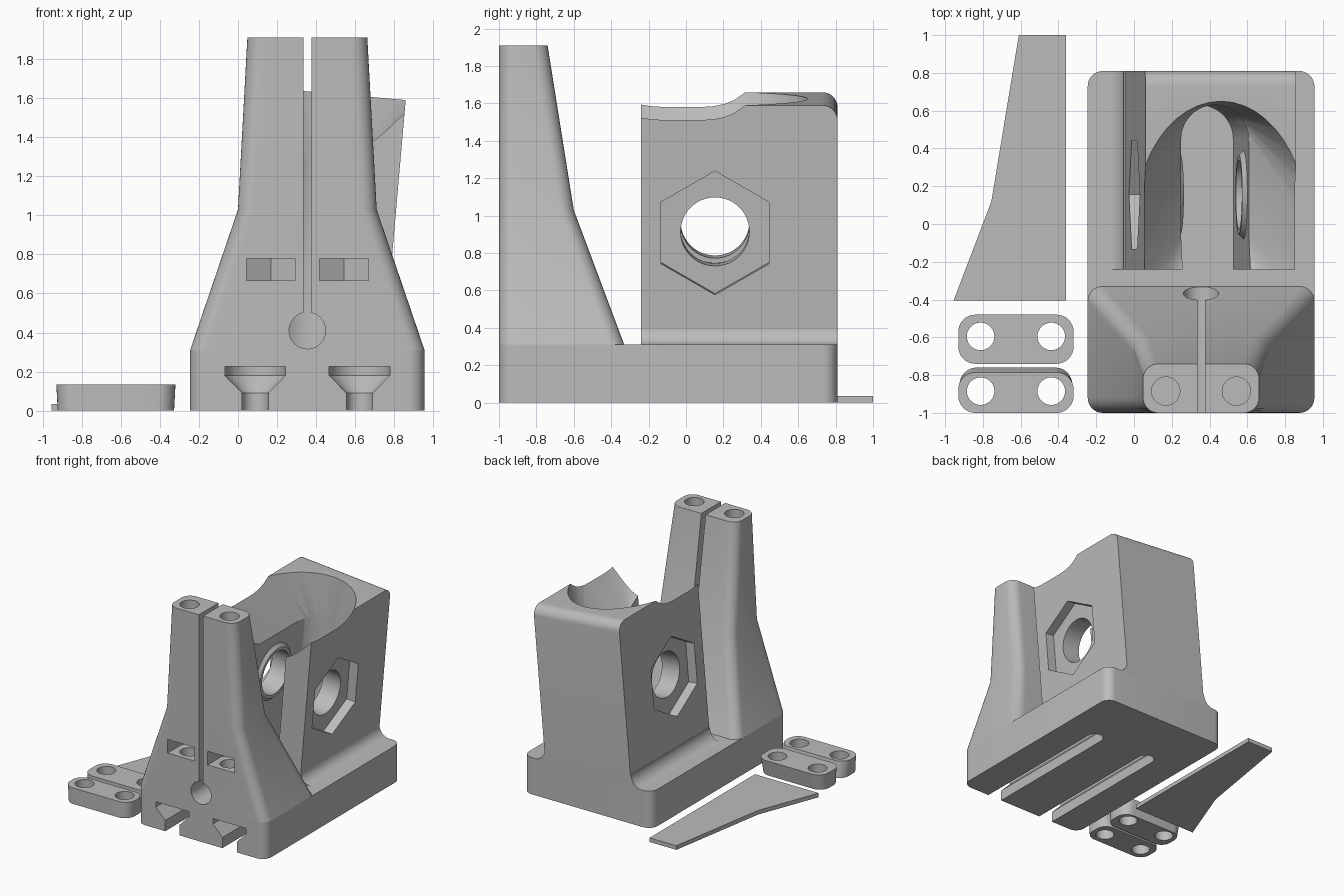
import bpy, bmesh, math
from mathutils import Matrix, Vector

if "Cube" in bpy.data.objects:
    bpy.data.objects.remove(bpy.data.objects["Cube"])

grey = bpy.data.materials.new("plain_grey")
grey.use_nodes = True
tone = (0.5, 0.5, 0.5, 1)
grey.diffuse_color = tone
grey.node_tree.nodes["Principled BSDF"].inputs["Base Color"].default_value = tone

MID = 0.355            # centre line of the jig
TILT = Matrix.Translation((0.345, 0, 0.31)) @ Matrix.Rotation(math.radians(5), 4, "Y")


def finish(name, bm):
    bmesh.ops.recalc_face_normals(bm, faces=bm.faces)
    mesh = bpy.data.meshes.new(name)
    bm.to_mesh(mesh)
    bm.free()
    mesh.materials.append(grey)
    ob = bpy.data.objects.new(name, mesh)
    bpy.context.collection.objects.link(ob)
    return ob


def loft(name, rings):
    bm = bmesh.new()
    loops = [[bm.verts.new(p) for p in ring] for ring in rings]
    n = len(loops[0])
    for a, b in zip(loops, loops[1:]):
        for i in range(n):
            j = (i + 1) % n
            bm.faces.new((a[i], a[j], b[j], b[i]))
    bm.faces.new(loops[0])
    bm.faces.new(loops[-1])
    return finish(name, bm)


def prism(name, pts, axis, lo, hi):
    place = {"x": lambda p, h: (h, *p), "y": lambda p, h: (p[0], h, p[1]),
             "z": lambda p, h: (*p, h)}[axis]
    return loft(name, [[place(p, h) for p in pts] for h in (lo, hi)])


def arc(cx, cy, r, a0, a1, n=8):
    return [(cx + r * math.cos(math.radians(a0 + (a1 - a0) * i / n)),
             cy + r * math.sin(math.radians(a0 + (a1 - a0) * i / n))) for i in range(n + 1)]


def circle(cx, cy, r, n=40, start=0):
    return arc(cx, cy, r, start, start + 360, n)[:-1]


def rounded(x0, x1, y0, y1, r):
    return (arc(x1 - r, y1 - r, r, 0, 90) + arc(x0 + r, y1 - r, r, 90, 180)
            + arc(x0 + r, y0 + r, r, 180, 270) + arc(x1 - r, y0 + r, r, 270, 360))


def at(pts, z):
    return [(x, y, z) for x, y in pts]


def boolean(ob, tools, operation="DIFFERENCE"):
    bpy.context.view_layer.objects.active = ob
    for tool in tools:
        mod = ob.modifiers.new("cut", "BOOLEAN")
        mod.operation, mod.solver, mod.object = operation, "EXACT", tool
        bpy.ops.object.modifier_apply(modifier=mod.name)
        bpy.data.objects.remove(tool)


parts = []

# Base with two tapered T-slots, open at the front and round at the back
base = prism("base", rounded(-0.245, 0.955, -1, 0.81, 0.08), "z", 0, 0.31)
for side in (-1, 1):
    cx = MID + side * 0.267
    rings = [at([(cx - w, -1.1), (cx + w, -1.1)] + arc(cx, 0.25, w, 0, 180, 16), z)
             for z, w in ((-0.02, 0.067), (0.09, 0.067), (0.18, 0.155), (0.225, 0.155))]
    boolean(base, [loft("slot_cutter", rings)])
parts.append(base)

# Split clamping tower
tower = loft("tower", [at(rounded(MID - w, MID + w, -1, back, r), z) for z, w, back, r in
                       ((0.31, 0.6, -0.33, 0.08), (1.03, 0.355, -0.6, 0.08),
                        (1.91, 0.307, -0.74, 0.08))])
cutters = [prism("split_cutter", [(MID - 0.02, 0.42), (MID + 0.02, 0.42),
                                  (MID + 0.02, 2), (MID - 0.02, 2)], "y", -1.1, 0),
           prism("relief_cutter", circle(MID, 0.41, 0.094, 24), "y", -1.1, 0)]
for side in (-1, 1):
    cx = MID + side * 0.187
    cutters.append(prism("screw_cutter", circle(cx, -0.885, 0.075, 32), "z", 0.45, 2))
    nut = [(cx - 0.125, -1.1), (cx + 0.125, -1.1), (cx + 0.125, -0.813),
           (cx, -0.741), (cx - 0.125, -0.813)]
    cutters.append(prism("nut_cutter", nut, "z", 0.665, 0.78))
boolean(tower, cutters)
parts.append(tower)

# Leaning holder block, built upright and tilted at the end
side_profile = [(-0.24, -0.04), (0.81, -0.04)] + arc(0.73, 1.24, 0.08, 0, 90) + [(-0.24, 1.32)]
block = prism("holder_block", side_profile, "x", -0.4, 0.4)

# Central channel and flared scoop
channel = [(-0.18, -0.5), (0.18, -0.5)] + arc(0, 0.45, 0.18, 0, 180, 20)
bm = bmesh.new()
low = [(-0.18, -0.07), (0.18, -0.07)] + arc(0, 0.45, 0.18, 0, 180, 16)
for x, y, z in at(low, 0.96):
    bm.verts.new((x, y, z))
for x, y in circle(0, 0, 1, 48):
    bm.verts.new((0.54 * x, -0.15 + 0.805 * y, 1.42))
bmesh.ops.convex_hull(bm, input=bm.verts)
scoop = finish("scoop_cutter", bm)
boolean(block, [prism("channel_cutter", channel, "z", -0.2, 1.5), scoop])

# Chamfered bosses round the pivot hole
PY, PZ = 0.155, 0.635
for side in (-1, 1):
    boss = loft("pivot_boss", [[(side * x, y, z) for y, z in circle(PY, PZ, r)]
                               for x, r in ((0.2, 0.235), (0.18, 0.235), (0.155, 0.21))])
    boolean(block, [boss], "UNION")

# Hexagonal pockets on both sides, then the through hole
for side in (-1, 1):
    boolean(block, [prism("pocket_cutter", circle(PY, PZ, 0.332, 6, 30), "x",
                          side * 0.32, side * 0.5)])
boolean(block, [prism("pivot_cutter", circle(PY, PZ, 0.184, 48), "x", -0.6, 0.6)])
block.data.transform(TILT)
parts.append(block)

# Concave fillets where the block meets the base
for name, side, foot in (("right_fillet", -1, -0.055), ("left_fillet", 1, 0.745)):
    curve = arc(0.1, 0.1, 0.1, 180, 270, 10)
    pts = [(foot + side * x, 0.31 + z) for x, z in curve]
    pts += [(foot + side * 0.1, 0.3), (foot - side * 0.04, 0.3), (foot - side * 0.04, 0.41)]
    if side > 0:
        pts = [(x + 0.009 * (z - 0.31) / 0.1, z) for x, z in pts]
    parts.append(prism(name, pts, "y", -0.24, 0.81))

# Two loose clamp caps, one lying upside down
for name, front, low_back, top_back in (("front_cap", -1, -0.76, -0.785),
                                        ("back_cap", -0.74, -0.505, -0.48)):
    cap = loft(name, [at(rounded(-0.625 - w, -0.625 + w, front, back, 0.09), z)
                      for z, w, back in ((0, 0.298, low_back), (0.135, 0.305, top_back))])
    for x in (-0.812, -0.438):
        cy = -0.885 if front < -0.9 else -0.595
        boolean(cap, [prism("cap_hole_cutter", circle(x, cy, 0.073, 32), "z", -0.1, 0.3)])
    parts.append(cap)

# Flat tapered gauge plate
gauge = [(-0.61, 1), (-0.36, 1), (-0.36, -0.405), (-0.955, -0.405), (-0.755, 0.12)]
parts.append(prism("gauge_plate", gauge, "z", 0, 0.035))

# Smooth the curved faces, keep real edges sharp
for ob in parts:
    bpy.ops.object.select_all(action="DESELECT")
    ob.select_set(True)
    bpy.context.view_layer.objects.active = ob
    bpy.ops.object.shade_smooth_by_angle(angle=math.radians(20))
